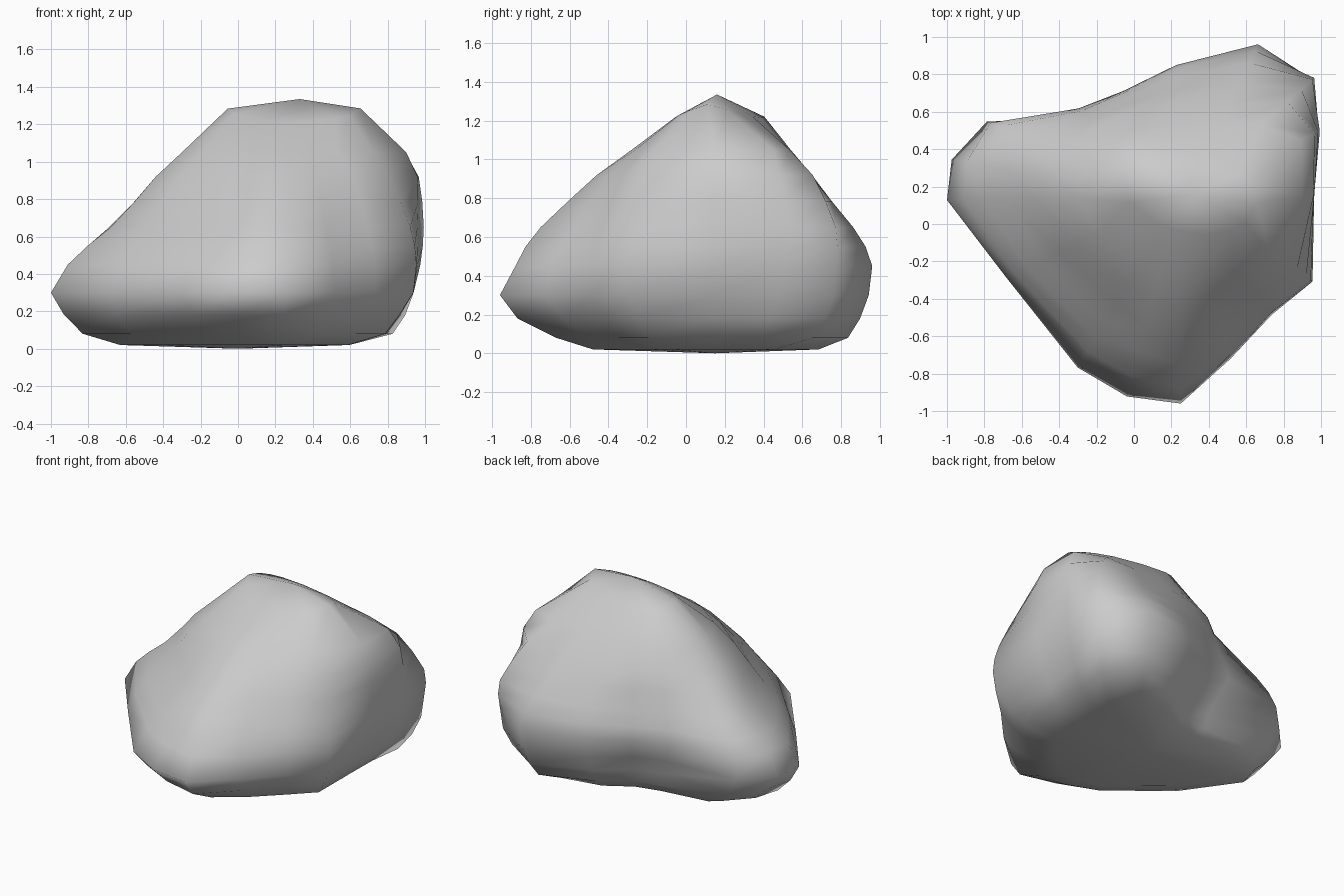
import bpy, bmesh
from math import cos, sin, radians

# Axis the sections radiate from, and the directions of the rock's corners
CX, CY = 0.25, 0.15
ANGLES = [0, 25, 41.5, 63, 92, 119, 139.5, 159, 171, 181, 205, 239, 255, 270, 287, 307.5, 327]

# Horizontal sections: height, radius in each direction
SECTIONS = [
    (0.02, [.34, .38, .46, .60, .48, .42, .50, .78, .87, .88, .72, .66, .64, .63, .50, .43, .40]),
    (0.08, [.54, .60, .77, .77, .55, .46, .56, .93, 1.04, 1.08, .91, .83, .82, .82, .70, .63, .64]),
    (0.18, [.60, .68, .86, .84, .60, .50, .58, 1.03, 1.15, 1.18, .99, .97, .99, 1.02, .82, .72, .73]),
    (0.30, [.66, .76, .92, .89, .66, .56, .64, 1.11, 1.24, 1.25, 1.03, 1.07, 1.11, 1.11, .91, .80, .82]),
    (0.45, [.71, .80, .94, .91, .70, .64, .72, 1.09, 1.16, 1.16, .98, .97, 1.0, 1.03, .89, .79, .84]),
    (0.65, [.71, .82, .94, .80, .64, .60, .66, .95, .95, .93, .82, .79, .86, .90, .76, .73, .80]),
    (0.92, [.71, .79, .76, .55, .50, .52, .58, .66, .69, .69, .62, .56, .59, .61, .58, .60, .67]),
    (1.05, [.65, .71, .58, .43, .39, .41, .48, .54, .55, .55, .49, .43, .43, .43, .43, .47, .57]),
]

# Add a rounded in-between section wherever two sections are far apart
levels = []
for k, (z, radii) in enumerate(SECTIONS):
    levels.append((z, radii))
    if k + 2 < len(SECTIONS) and SECTIONS[k + 1][0] - z > 0.19:
        before, after, beyond = (SECTIONS[m][1] for m in (k - 1, k + 1, k + 2))
        levels.append(((z + SECTIONS[k + 1][0]) / 2,
                       [(9 * (b + c) - a - d) / 16
                        for a, b, c, d in zip(before, radii, after, beyond)]))

bm = bmesh.new()
rings = []
for z, radii in levels:
    rings.append([bm.verts.new((CX + r * cos(radians(a)), CY + r * sin(radians(a)), z))
                  for a, r in zip(ANGLES, radii)])

# Summit ridge running along x, falling away to front and back, squarer at back left
summit = []
for a in ANGLES:
    c, s = cos(radians(a)), sin(radians(a))
    if c < 0 < s:
        c, s = -abs(c) ** 0.6, s ** 0.6
    depth = 0.23 if s > 0 else 0.21
    summit.append(bm.verts.new((0.30 + 0.355 * c, 0.16 + depth * s - 0.05 * c,
                                1.285 - 0.07 * abs(s))))
rings.append(summit)

# Skin between sections
n = len(ANGLES)
for lo, hi in zip(rings, rings[1:]):
    for i in range(n):
        j = (i + 1) % n
        bm.faces.new((lo[i], lo[j], hi[j], hi[i]))

# Peak and shallow base
peak = bm.verts.new((0.33, 0.16, 1.335))
base = bm.verts.new((0.0, 0.15, 0.0))
for i in range(n):
    j = (i + 1) % n
    bm.faces.new((summit[i], summit[j], peak))
    bm.faces.new((rings[0][j], rings[0][i], base))
bmesh.ops.recalc_face_normals(bm, faces=bm.faces)
for f in bm.faces:
    f.smooth = True

mesh = bpy.data.meshes.new("rock")
bm.to_mesh(mesh)
bm.free()
rock = bpy.data.objects.new("rock", mesh)
bpy.context.collection.objects.link(rock)
